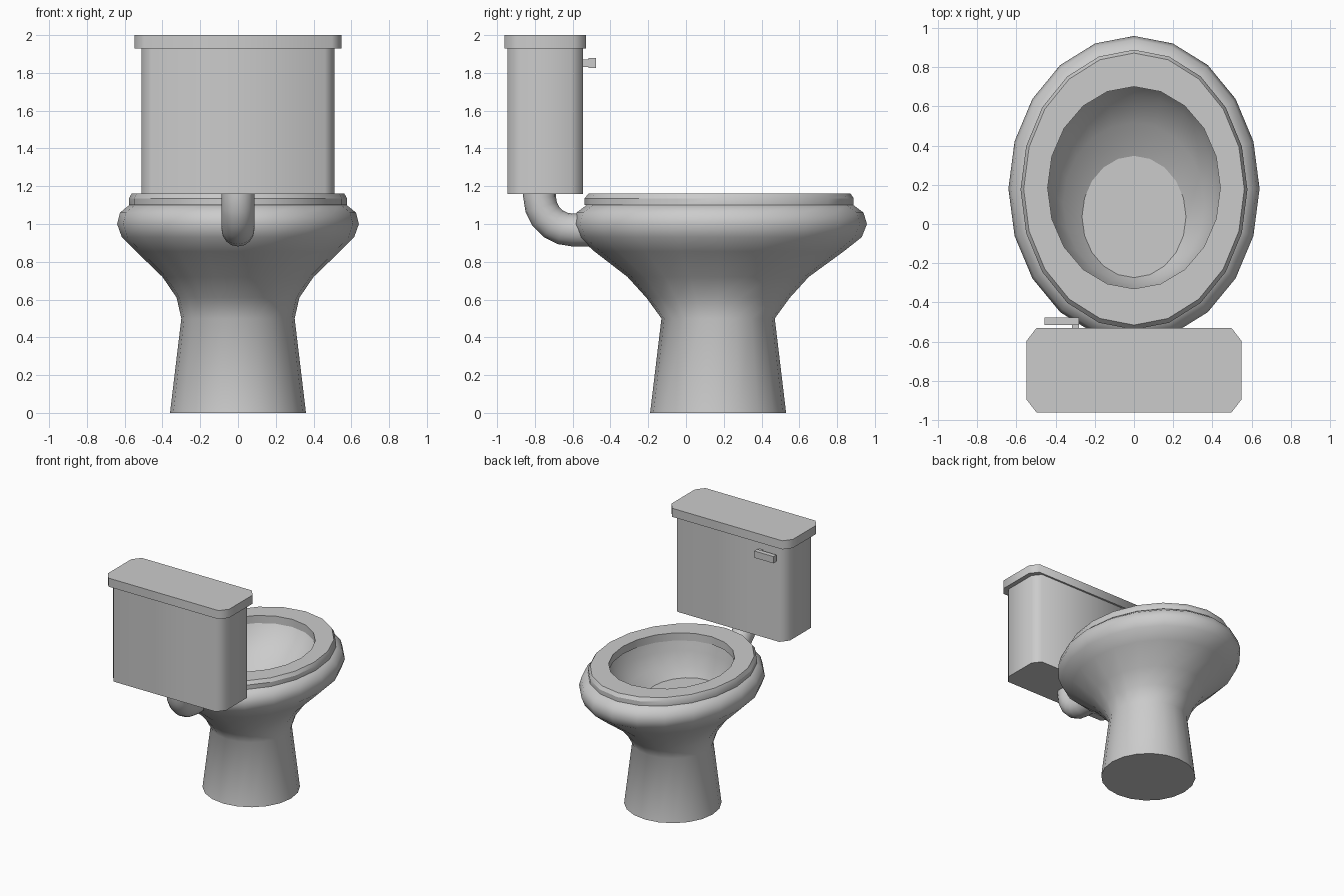
import bpy, math
from math import sin, cos, pi

if "Cube" in bpy.data.objects:
    bpy.data.objects.remove(bpy.data.objects["Cube"])

SIDES = 20


def ellipse(rx, ry, cy, z, n=SIDES):
    return [(rx * cos(2 * pi * i / n), cy + ry * sin(2 * pi * i / n), z) for i in range(n)]


def octagon(hx, y0, y1, cx, cy, z):
    """Rectangle with cut corners."""
    return [(hx, y0 + cy, z), (hx, y1 - cy, z), (hx - cx, y1, z), (-hx + cx, y1, z),
            (-hx, y1 - cy, z), (-hx, y0 + cy, z), (-hx + cx, y0, z), (hx - cx, y0, z)]


def loft(name, rings, cap_start=True, cap_end=True, closed=False, angle=50):
    """Skin a list of equal-length rings into one smooth-shaded mesh."""
    n, m = len(rings[0]), len(rings)
    verts = [p for r in rings for p in r]
    faces = []
    for k in range(m if closed else m - 1):
        a, b = k * n, ((k + 1) % m) * n
        for i in range(n):
            j = (i + 1) % n
            faces.append((a + i, a + j, b + j, b + i))
    if cap_start and not closed:
        faces.append(tuple(reversed(range(n))))
    if cap_end and not closed:
        faces.append(tuple(range((m - 1) * n, m * n)))
    mesh = bpy.data.meshes.new(name)
    mesh.from_pydata(verts, [], faces)
    mesh.update()
    ob = bpy.data.objects.new(name, mesh)
    bpy.context.collection.objects.link(ob)
    bpy.ops.object.select_all(action='DESELECT')
    ob.select_set(True)
    bpy.context.view_layer.objects.active = ob
    bpy.ops.object.shade_smooth_by_angle(angle=math.radians(angle))
    return ob


def box(name, x0, x1, y0, y1, z0, z1):
    rings = [[(x0, y0, z), (x1, y0, z), (x1, y1, z), (x0, y1, z)] for z in (z0, z1)]
    return loft(name, rings, angle=30)


# pedestal and bowl: outside going up, over the rim, then down the inside (rx, ry, cy, z)
bowl_profile = [
    (0.36, 0.36, 0.17, 0.0), (0.30, 0.30, 0.17, 0.50), (0.325, 0.38, 0.17, 0.61),
    (0.40, 0.48, 0.17, 0.72), (0.54, 0.66, 0.175, 0.855), (0.615, 0.75, 0.18, 0.93),
    (0.64, 0.778, 0.18, 1.0), (0.625, 0.76, 0.18, 1.06), (0.57, 0.70, 0.18, 1.105),
    (0.45, 0.525, 0.185, 1.105), (0.425, 0.49, 0.165, 1.02), (0.36, 0.41, 0.105, 0.91),
    (0.265, 0.31, 0.037, 0.83)]
loft("bowl", [ellipse(*p) for p in bowl_profile], cap_end=False)

# flat floor of the bowl
loft("bowl_water", [ellipse(0.265, 0.31, 0.037, 0.83)], cap_start=False)

# seat ring with a bevelled outer edge
seat_profile = [
    (0.44, 0.515, 0.185, 1.10), (0.578, 0.713, 0.175, 1.10), (0.578, 0.713, 0.175, 1.135),
    (0.562, 0.693, 0.178, 1.162), (0.44, 0.515, 0.185, 1.162)]
loft("seat", [ellipse(*p) for p in seat_profile], closed=True, angle=30)

# tank and lid with cut corners
loft("tank", [octagon(0.51, -0.945, -0.545, 0.05, 0.065, z) for z in (1.16, 1.94)], angle=60)
loft("tank_lid", [octagon(0.547, -0.96, -0.53, 0.05, 0.065, z) for z in (1.93, 2.0)], angle=60)

# flush lever on the bowl side of the tank
box("lever_stem", -0.315, -0.28, -0.56, -0.48, 1.83, 1.872)
box("lever_arm", -0.455, -0.28, -0.515, -0.477, 1.825, 1.88)

# bent pipe from the tank to the bowl
R, r, cy, cz = 0.175, 0.087, -0.60, 1.143
path = [(-0.775, 1.18, pi)]
path += [(cy + R * cos(a), cz + R * sin(a), a) for a in (pi + k * pi / 10 for k in range(6))]
path += [(-0.48, cz - R, 1.5 * pi)]
pipe_rings = []
for y, z, a in path:
    pipe_rings.append([(r * cos(t), y + r * sin(t) * cos(a), z + r * sin(t) * sin(a))
                       for t in (2 * pi * i / 16 for i in range(16))])
loft("flush_pipe", [list(reversed(q)) for q in pipe_rings])
